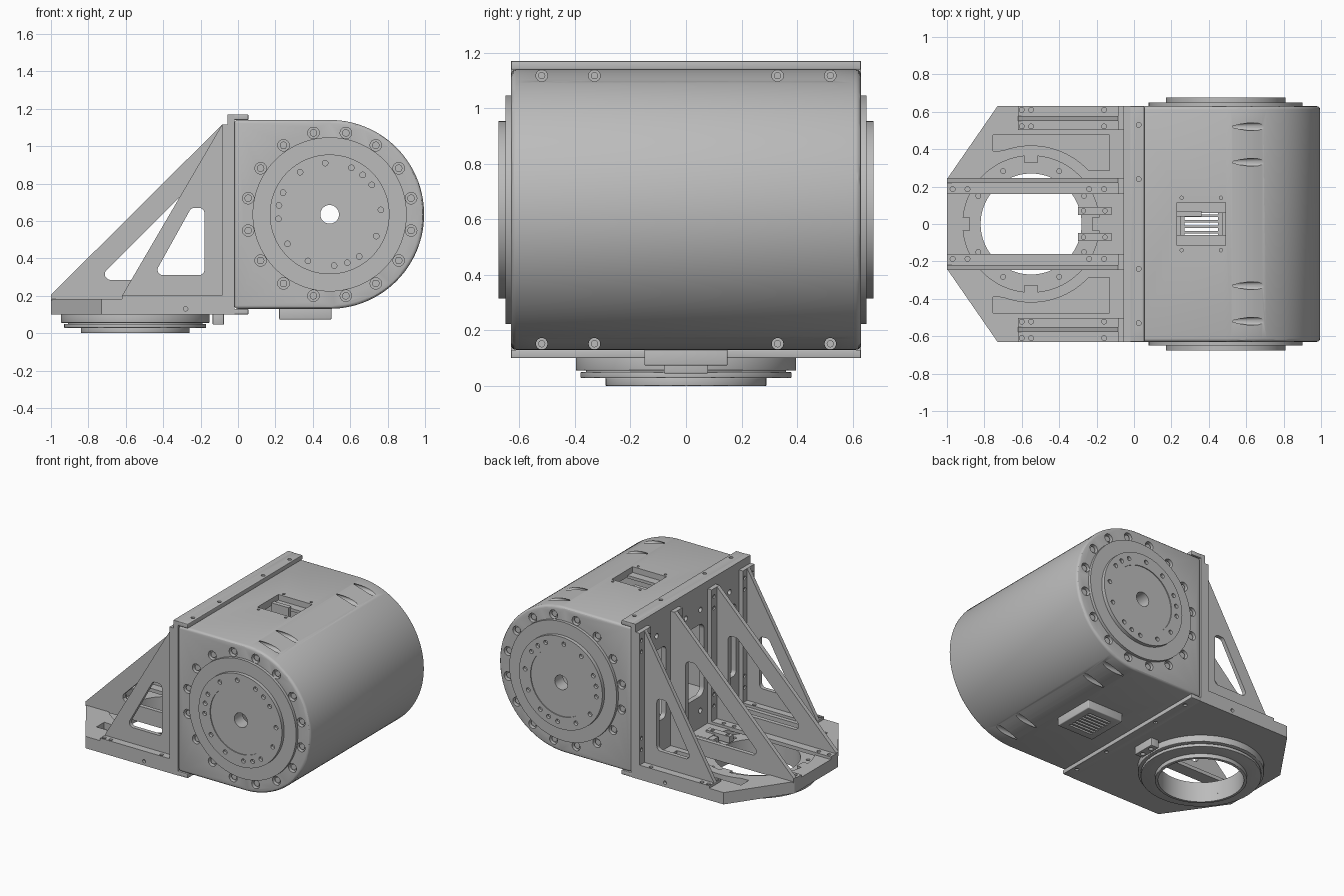
import bpy, bmesh, math
from mathutils import Vector

cube = bpy.data.objects.get("Cube")
if cube:
    bpy.data.objects.remove(cube, do_unlink=True)

metal = bpy.data.materials.new("grey_metal")
metal.use_nodes = True
GREY = (0.5, 0.5, 0.5, 1)
metal.diffuse_color = GREY
metal.node_tree.nodes["Principled BSDF"].inputs["Base Color"].default_value = GREY


# ---- helpers: every solid is a profile extruded along an axis ----
def circle(cx, cy, r, n=64, start=0, end=360):
    full = end - start == 360
    steps = n if full else n + 1
    return [(cx + r * math.cos(math.radians(start + (end - start) * i / n)),
             cy + r * math.sin(math.radians(start + (end - start) * i / n)))
            for i in range(steps)]


def rect(x0, x1, y0, y1):
    return [(x0, y0), (x1, y0), (x1, y1), (x0, y1)]


def rounded(pts, r, n=6):
    out = []
    for i, p in enumerate(pts):
        p = Vector(p)
        a = (Vector(pts[i - 1]) - p).normalized()
        b = (Vector(pts[(i + 1) % len(pts)]) - p).normalized()
        half = a.angle(b) / 2
        centre = p + (a + b).normalized() * r / math.sin(half)
        start = p + a * r / math.tan(half) - centre
        stop = p + b * r / math.tan(half) - centre
        for k in range(n + 1):
            t = k / n
            out.append(tuple(centre + start.lerp(stop, t).normalized() * r))
    return out


def place(p, axis, t):
    return {"x": (t, p[0], p[1]), "y": (p[0], t, p[1]), "z": (p[0], p[1], t)}[axis]


def solid(name, *parts, bevel=0):
    bm = bmesh.new()
    for pts, axis, lo, hi in parts:
        a = [bm.verts.new(place(p, axis, lo)) for p in pts]
        b = [bm.verts.new(place(p, axis, hi)) for p in pts]
        bm.faces.new(a)
        bm.faces.new(b[::-1])
        for i in range(len(pts)):
            bm.faces.new((a[i - 1], b[i - 1], b[i], a[i]))
    bmesh.ops.recalc_face_normals(bm, faces=bm.faces)
    mesh = bpy.data.meshes.new(name)
    bm.to_mesh(mesh)
    bm.free()
    mesh.materials.append(metal)
    ob = bpy.data.objects.new(name, mesh)
    bpy.context.collection.objects.link(ob)
    if bevel:
        mod = ob.modifiers.new("edge", "BEVEL")
        mod.width, mod.segments = bevel, 3
        mod.limit_method, mod.angle_limit = "ANGLE", math.radians(50)
        apply(ob, mod)
    return ob


def apply(ob, mod):
    bpy.ops.object.select_all(action="DESELECT")
    bpy.context.view_layer.objects.active = ob
    ob.select_set(True)
    bpy.ops.object.modifier_apply(modifier=mod.name)


def cut(ob, *parts):
    cutter = solid("cutter", *parts)
    mod = ob.modifiers.new("cut", "BOOLEAN")
    mod.operation, mod.solver, mod.object = "DIFFERENCE", "EXACT", cutter
    apply(ob, mod)
    bpy.data.objects.remove(cutter, do_unlink=True)


def holes(points, r, axis, lo, hi):
    return [(circle(x, y, r, 14), axis, lo, hi) for x, y in points]


def polar(cx, cy, r, angles):
    return [(cx + r * math.cos(math.radians(a)), cy + r * math.sin(math.radians(a)))
            for a in angles]


# ---- housing: hollow D-shaped drum ----
CX, CZ, R = 0.49, 0.635, 0.505
outline = [(-0.02, CZ + R), (-0.02, CZ - R)] + circle(CX, CZ, R, 56, -90, 90)
inner = [(-0.1, CZ + 0.455), (-0.1, CZ - 0.455)] + circle(CX, CZ, 0.455, 40, -90, 90)
housing = solid("housing", (outline, "y", -0.63, 0.63), bevel=0.018)
cut(housing, (inner, "y", -0.58, 0.58))
cut(housing, (rect(0.23, 0.49, -0.115, 0.115), "z", 1, 1.3),
    (rect(0.25, 0.47, -0.1, 0.1), "z", 0, 0.3))
cut(housing, *holes([(x, y) for x in (0.255, 0.465) for y in (-0.14, 0.14)],
                    0.009, "z", 1.12, 1.2))
rim_bolts = [(y, z) for y in (-0.52, -0.33, 0.33, 0.52) for z in (1.118, 0.152)]
cut(housing, *holes(rim_bolts, 0.021, "x", 0.51, 1.1))
solid("rim_screws", *holes(rim_bolts, 0.013, "x", 0.5, 0.53))

# ---- round end caps on both sides ----
ring_bolts = polar(CX, CZ, 0.444, [11.25 + 22.5 * i for i in range(16)])
cap_bolts = polar(CX, CZ, 0.275, [5 + 30 * i for i in range(12)] + [50, 170, 290])
for s, side in ((1, "back"), (-1, "front")):
    def along(a, b):
        return ("y", min(s * a, s * b), max(s * a, s * b))
    cap_ring = solid(side + "_cap_ring", (circle(CX, CZ, 0.412, 96), *along(0.62, 0.65)))
    cap = solid(side + "_cap", (circle(CX, CZ, 0.32, 96), *along(0.64, 0.675)))
    for ob in (housing, cap_ring):
        cut(ob, *holes(ring_bolts, 0.031, *along(0.602, 0.7)))
    for ob in (housing, cap_ring, cap):
        cut(ob, (circle(CX, CZ, 0.05, 32), *along(0.5, 0.75)))
    cut(cap, *holes(cap_bolts, 0.015, *along(0.655, 0.7)))
    cut(cap, (circle(CX, CZ, 0.232, 80), *along(0.669, 0.7)))
    solid(side + "_ring_screws", *holes(ring_bolts, 0.02, *along(0.59, 0.618)))

# ---- top opening fittings and bottom vent ----
solid("opening_strips", *[(rect(0.225, 0.495, y, y + 0.06), "z", 1.08, 1.1)
                          for y in (-0.12, 0.06)])
solid("opening_bracket", (rect(0.225, 0.36, 0.04, 0.07), "z", 1.04, 1.11))
vent = solid("vent_box", (rect(0.22, 0.5, -0.15, 0.15), "z", 0.073, 0.135), bevel=0.006)
cut(vent, (rect(0.25, 0.47, -0.11, 0.11), "z", 0.095, 0.2))
cut(vent, *[(rect(0.27, 0.45, y - 0.008, y + 0.008), "z", 0, 0.2)
            for y in [-0.09 + 0.03 * i for i in range(7)]])

# ---- upright back plate with lips over the housing ----
plate = solid("back_plate", (rect(-0.055, -0.02, 0.1, 1.17), "y", -0.63, 0.63))
side_windows = [(rounded(rect(y, y + 0.17, 0.4, 0.9), 0.03), "x", -0.2, 0.2)
                for y in (-0.47, 0.3)]
cut(plate, (rounded(rect(-0.12, 0.12, 0.4, 0.9), 0.05), "x", -0.2, 0.2), *side_windows)
cut(plate, *holes([(y, z) for y in (-0.4, -0.08, 0.08, 0.4) for z in (0.3, 1.0)],
                  0.018, "x", -0.1, -0.03))
for name, z0, z1 in (("top_lip", 1.14, 1.17), ("bottom_lip", 0.1, 0.13)):
    lip = solid(name, (rect(-0.03, 0.055, -0.63, 0.63), "z", z0, z1), bevel=0.004)
    bolts = [(0.025, y) for y in (-0.53, -0.24, 0.24, 0.53)]
    outer = (1.16, 1.2) if z1 > 1 else (0.05, 0.11)
    cut(lip, *holes(bolts, 0.013, "z", *outer))

# ---- base plate with round opening, stepped seat and pockets ----
BX = -0.55
base = solid("base_plate", ([(-1, -0.24), (-0.73, -0.63), (-0.05, -0.63), (-0.05, 0.63),
                             (-0.73, 0.63), (-1, 0.24)], "z", 0.1, 0.182))
cut(base, (circle(BX, 0, 0.365, 80), "z", 0.14, 0.3))
cut(base, (circle(BX, 0, 0.27, 80), "z", 0, 0.3))
for s in (-1, 1):
    pocket = [(-0.13, 0.285), (-0.13, 0.475), (-0.755, 0.475), (-0.755, 0.39)]
    pocket += circle(BX, 0, 0.42, 20, 111, 43)
    cut(base, ([(x, s * y) for x, y in pocket], "z", 0.135, 0.3))
    face = (0.61, 0.7) if s > 0 else (-0.7, -0.61)
    cut(base, *holes([(-0.28, 0.13)], 0.012, "y", *face))
cut(base, *holes(polar(BX, 0, 0.32, [28, 62, 118, 152, 208, 242, 298, 332]),
                 0.013, "z", 0.12, 0.2))
tabs = []
for sx, sy in ((1, 0), (-1, 0), (0, 1), (0, -1)):
    x, y = BX + 0.348 * sx, 0.348 * sy
    w, d = (0.022, 0.035) if sx else (0.035, 0.022)
    tabs.append((rect(x - w, x + w, y - d, y + d), "z", 0.13, 0.18))
solid("seat_tabs", *tabs)
for y in (-0.07, 0.07):
    clip = solid("seat_clip", (rect(-0.3, -0.12, y - 0.022, y + 0.022), "z", 0.15, 0.195))
    cut(clip, *holes([(-0.27, y), (-0.155, y)], 0.012, "z", 0.185, 0.3))

# ---- round flange below the base ----
for i, (r, z0, z1) in enumerate(((0.397, 0.055, 0.105), (0.38, 0.028, 0.05),
                                 (0.36, 0.045, 0.06), (0.29, 0, 0.03))):
    flange = solid("flange_step_%d" % (i + 1), (circle(BX, 0, r, 96), "z", z0, z1),
                   bevel=0.004)
    cut(flange, (circle(BX, 0, 0.27, 80), "z", -0.1, 0.3))
stop = solid("stop_block", (rect(-0.135, -0.075, -0.08, 0.08), "z", 0.045, 0.11), bevel=0.004)
cut(stop, *holes([(-0.105, -0.04), (-0.105, 0.04)], 0.015, "z", 0, 0.06))


# ---- triangular gussets with a foot on the base and one on the plate ----
def gusset(name, tri, window, wall, foot, bolt_x, bolt_y):
    web = solid(name + "_web", (tri, "y", *wall))
    cut(web, (window, "y", -1, 1))
    x0, top = tri[0][0], tri[2][1]
    shoe = solid(name + "_foot", (rect(x0, -0.055, *foot), "z", 0.175, 0.2))
    cut(shoe, *holes([(x, y) for x in bolt_x for y in bolt_y], 0.013, "z", 0.188, 0.3))
    back = solid(name + "_back_flange", (rect(*foot, 0.19, top), "x", -0.085, -0.05))
    cut(back, *holes([(y, z) for z in (0.3, 0.38, 0.98, 1.06) for y in bolt_y],
                     0.013, "x", -0.2, -0.075))


outer_tri = [(-0.62, 0.18), (-0.62, 0.2), (-0.085, 1.115), (-0.055, 1.115), (-0.055, 0.18)]
inner_tri = [(-1, 0.18), (-1, 0.205), (-0.085, 1.115), (-0.055, 1.115), (-0.055, 0.18)]
outer_win = rounded([(-0.45, 0.31), (-0.25, 0.67), (-0.18, 0.67), (-0.18, 0.31)], 0.028)
inner_win = rounded([(-0.755, 0.285), (-0.24, 0.8), (-0.17, 0.8), (-0.17, 0.285)], 0.03)
for s, side in ((1, "back"), (-1, "front")):
    def span(a, b):
        return tuple(sorted((s * a, s * b)))
    gusset(side + "_outer_gusset", outer_tri, outer_win, span(0.55, 0.578),
           span(0.503, 0.63), (-0.6, -0.55, -0.16), (s * 0.522, s * 0.61))
    gusset(side + "_inner_gusset", inner_tri, inner_win, span(0.218, 0.247),
           span(0.16, 0.247), (-0.97, -0.89, -0.24, -0.16), (s * 0.186,))

# ---- smooth curved faces, keep edges crisp ----
bpy.ops.object.select_all(action="DESELECT")
for ob in bpy.context.scene.objects:
    if ob.type == "MESH":
        ob.select_set(True)
        bpy.context.view_layer.objects.active = ob
bpy.ops.object.shade_smooth_by_angle(angle=math.radians(30))
